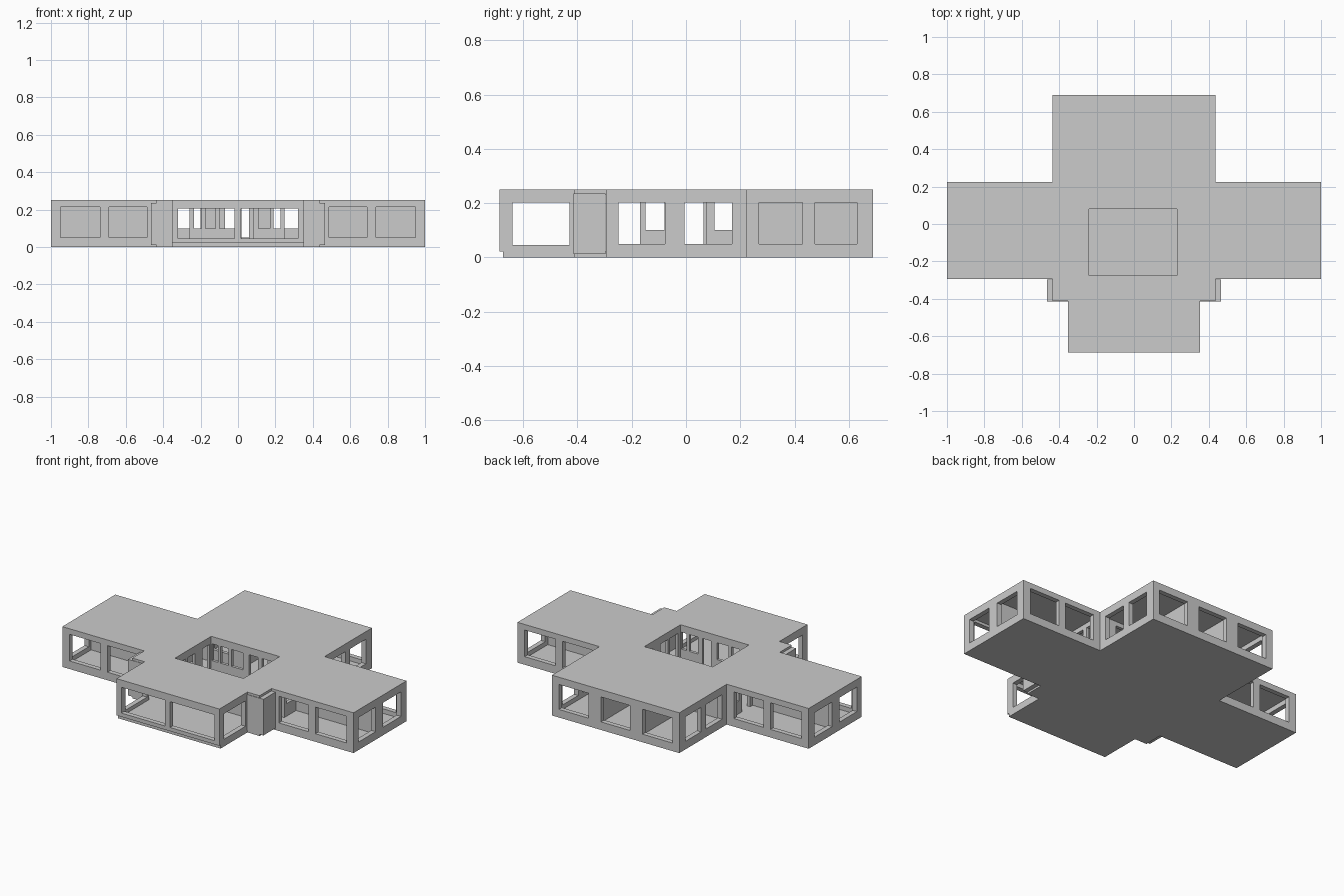
import bpy, bmesh

if "Cube" in bpy.data.objects:
    bpy.data.objects.remove(bpy.data.objects["Cube"])

TOP, FLOOR, CEIL = 0.25, 0.022, 0.232   # roof top, floor top, roof underside
T = 0.03                                # wall thickness


def plate(name, solid, holes, to3d, depth):
    """Flat plate: union of solid rects minus hole rects (u0, u1, v0, v1), given a depth."""
    rects = solid + holes
    us = sorted({r[i] for r in rects for i in (0, 1)})
    vs = sorted({r[i] for r in rects for i in (2, 3)})

    def inside(u, v, group):
        return any(r[0] < u < r[1] and r[2] < v < r[3] for r in group)

    bm = bmesh.new()
    grid = {}

    def vert(u, v):
        if (u, v) not in grid:
            grid[u, v] = bm.verts.new(to3d(u, v))
        return grid[u, v]

    for u0, u1 in zip(us, us[1:]):
        for v0, v1 in zip(vs, vs[1:]):
            u, v = (u0 + u1) / 2, (v0 + v1) / 2
            if inside(u, v, solid) and not inside(u, v, holes):
                bm.faces.new([vert(u0, v0), vert(u1, v0), vert(u1, v1), vert(u0, v1)])
    ext = bmesh.ops.extrude_face_region(bm, geom=bm.faces[:])
    moved = [g for g in ext["geom"] if isinstance(g, bmesh.types.BMVert)]
    bmesh.ops.translate(bm, verts=moved, vec=depth)
    bmesh.ops.recalc_face_normals(bm, faces=bm.faces)
    bmesh.ops.dissolve_limit(bm, angle_limit=0.01, verts=bm.verts[:], edges=bm.edges[:])
    mesh = bpy.data.meshes.new(name)
    bm.to_mesh(mesh)
    bm.free()
    obj = bpy.data.objects.new(name, mesh)
    bpy.context.collection.objects.link(obj)
    return obj


def wall_x(name, x0, x1, y, holes=(), thick=T):
    """Wall running along x; y is its outer face, thick may be negative."""
    return plate(name, [(x0, x1, FLOOR, CEIL)], list(holes), lambda u, v: (u, y, v), (0, thick, 0))


def wall_y(name, y0, y1, x, holes=(), thick=T):
    """Wall running along y; x is its outer face, thick may be negative."""
    return plate(name, [(y0, y1, FLOOR, CEIL)], list(holes), lambda u, v: (x, u, v), (thick, 0, 0))


def box(name, x0, x1, y0, y1, z0, z1):
    return plate(name, [(x0, x1, y0, y1)], [], lambda u, v: (u, v, z0), (0, 0, z1 - z0))


# Floor and roof slabs
wings = (-1.0, 1.0, -0.295, 0.225)
back = (-0.437, 0.437, 0.225, 0.69)
neck = (-0.437, 0.437, -0.412, -0.295)
court = (-0.24, 0.23, -0.275, 0.08)
plate("floor_slab", [wings, back, neck, (-0.353, 0.353, -0.675, -0.412)], [],
      lambda u, v: (u, v, 0), (0, 0, FLOOR))
plate("roof_slab", [wings, back, neck, (-0.353, 0.353, -0.687, -0.412)], [court],
      lambda u, v: (u, v, CEIL), (0, 0, TOP - CEIL))

# Front room
wall_x("front_wall", -0.353, 0.353, -0.687,
       [(-0.32, -0.02, 0.045, 0.205), (0.015, 0.32, 0.045, 0.205)])
for s, side in ((-1, "left"), (1, "right")):
    wall_y(f"front_room_{side}_wall", -0.657, -0.412, s * 0.353,
           [(-0.64, -0.43, 0.045, 0.203)], -s * T)
    # Shoulder block beside the front room
    a, b = sorted((s * 0.353, s * 0.465))
    box(f"{side}_shoulder", a, b, -0.415, -0.297, 0.012, 0.236)

    # Wing outer walls
    wins = [sorted((s * 0.487, s * 0.69)), sorted((s * 0.738, s * 0.95))]
    holes = [(w[0], w[1], 0.05, 0.215) for w in wins]
    a, b = sorted((s * 0.437, s * 1.0))
    wall_x(f"{side}_wing_front_wall", a, b, -0.295, holes)
    wall_x(f"{side}_wing_back_wall", a, b, 0.225, holes, -T)
    wall_y(f"{side}_wing_end_wall", -0.265, 0.195, s * 1.0,
           [(-0.248, -0.078, 0.05, 0.202), (-0.005, 0.17, 0.05, 0.202)], -s * T)
    # Wing partition and wall towards the hall, with doors and small windows
    a, b = sorted((s * 0.437, s * 0.97))
    wall_x(f"{side}_wing_partition", a, b, -0.055, thick=0.025)
    wall_y(f"{side}_hall_wall", -0.295, 0.225, s * 0.437,
           [(-0.25, -0.17, FLOOR, 0.202), (-0.15, -0.08, 0.1, 0.202),
            (-0.005, 0.075, FLOOR, 0.202), (0.105, 0.17, 0.1, 0.202)], -s * 0.02)

    # Back block side walls and room partitions
    wall_y(f"back_block_{side}_wall", 0.225, 0.66, s * 0.437,
           [(0.27, 0.43, 0.05, 0.202), (0.475, 0.63, 0.05, 0.202)], -s * T)
    wall_y(f"back_room_{side}_partition", 0.225, 0.66, s * 0.155, thick=-s * 0.025)

# Back block outer wall and wall towards the hall
wall_x("back_wall", -0.437, 0.437, 0.69,
       [(-0.39, -0.185, 0.05, 0.205), (-0.1, 0.1, 0.05, 0.205), (0.185, 0.39, 0.05, 0.205)], -T)
wall_x("back_rooms_hall_wall", -0.407, 0.407, 0.225,
       [(-0.32, -0.2, 0.1, 0.205), (-0.07, 0.06, FLOOR, 0.205), (0.19, 0.32, 0.1, 0.205)], -0.02)

# Courtyard walls: low sills, slim posts and a door gap
for y, t, side in ((-0.275, -0.018, "front"), (0.08, 0.018, "back")):
    wall_x(f"courtyard_{side}_wall", -0.258, 0.248, y,
           [(-0.235, -0.195, 0.1, 0.205), (-0.175, -0.12, 0.1, 0.205), (-0.1, -0.02, 0.1, 0.205),
            (0.02, 0.08, FLOOR, 0.205), (0.11, 0.17, 0.1, 0.205), (0.19, 0.226, 0.1, 0.205)], t)
for x, t, side in ((-0.24, -0.018, "left"), (0.23, 0.018, "right")):
    wall_y(f"courtyard_{side}_wall", -0.275, 0.08, x,
           [(-0.25, -0.17, FLOOR, 0.205), (-0.15, -0.08, 0.1, 0.205), (-0.005, 0.065, FLOOR, 0.205)], t)
